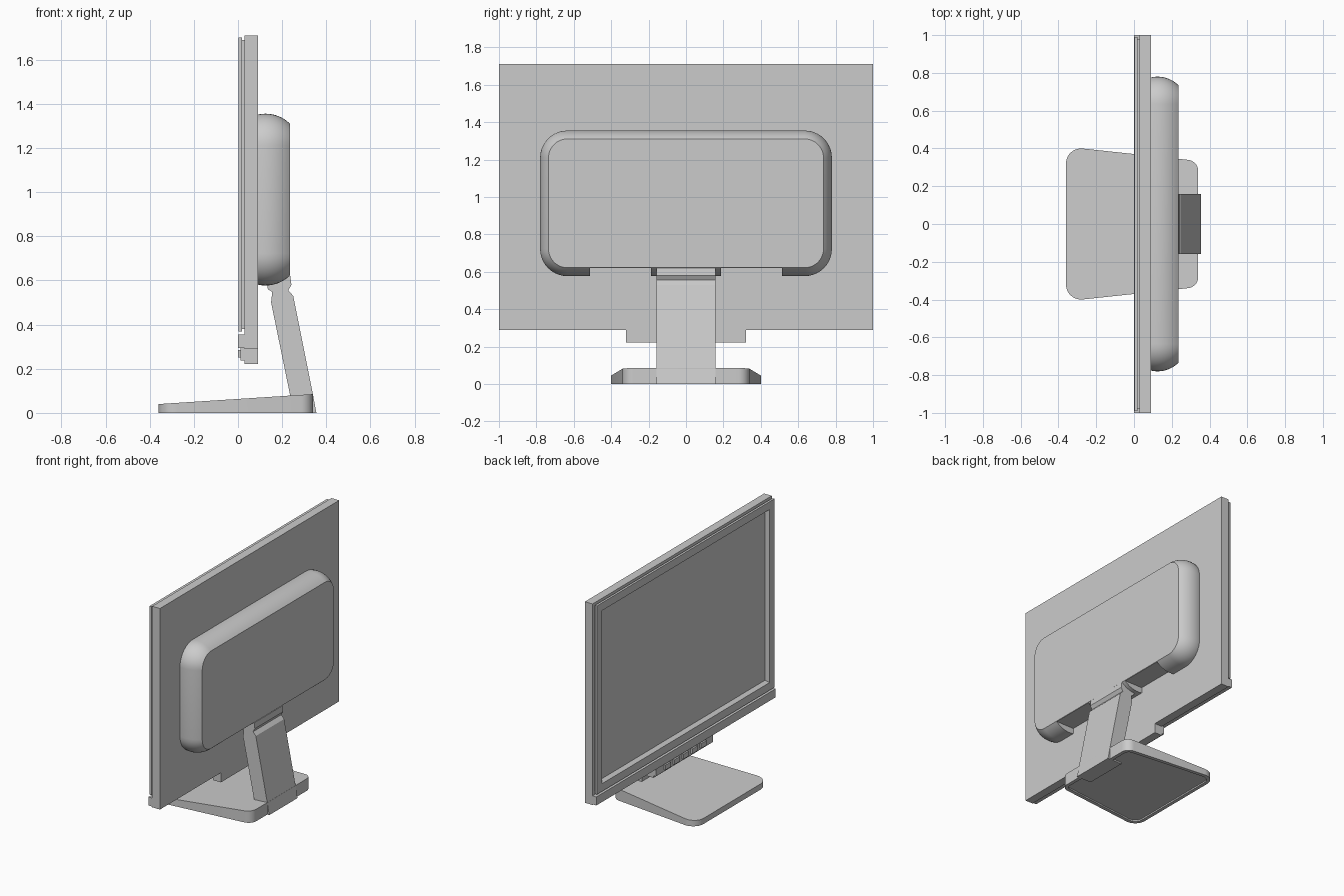
import bpy, bmesh, math

if "Cube" in bpy.data.objects:
    bpy.data.objects.remove(bpy.data.objects["Cube"])

grey = bpy.data.materials.new("plain_grey")
grey.diffuse_color = (0.6, 0.6, 0.6, 1)
grey.use_nodes = True
grey.node_tree.nodes["Principled BSDF"].inputs["Base Color"].default_value = grey.diffuse_color


def finish(name, bm):
    bmesh.ops.recalc_face_normals(bm, faces=bm.faces)
    me = bpy.data.meshes.new(name)
    bm.to_mesh(me)
    bm.free()
    me.materials.append(grey)
    ob = bpy.data.objects.new(name, me)
    bpy.context.collection.objects.link(ob)
    return ob


def loft(name, rings):
    """Closed solid through rings of equal point count."""
    bm = bmesh.new()
    loops = [[bm.verts.new(p) for p in r] for r in rings]
    n = len(loops[0])
    for a, b in zip(loops, loops[1:]):
        for i in range(n):
            j = (i + 1) % n
            bm.faces.new((a[i], a[j], b[j], b[i]))
    bm.faces.new(loops[0])
    bm.faces.new(loops[-1])
    return finish(name, bm)


def box(name, x, y, z):
    return loft(name, [[(x[0], y[0], h), (x[1], y[0], h), (x[1], y[1], h), (x[0], y[1], h)] for h in z])


def smooth(ob, angle=30):
    bpy.ops.object.select_all(action='DESELECT')
    ob.select_set(True)
    bpy.context.view_layer.objects.active = ob
    bpy.ops.object.shade_smooth_by_angle(angle=math.radians(angle))


def subtract(ob, cutter):
    cutter.hide_render = True
    mod = ob.modifiers.new("cut", 'BOOLEAN')
    mod.operation, mod.solver, mod.object = 'DIFFERENCE', 'EXACT', cutter
    bpy.context.view_layer.objects.active = ob
    bpy.ops.object.modifier_apply(modifier=mod.name)
    bpy.data.objects.remove(cutter)


def round_poly(centres, radii, turns, steps=10):
    """Counter-clockwise outline; each corner is an arc between two angles."""
    pts = []
    for (cx, cy), r, (a, b) in zip(centres, radii, turns):
        for i in range(steps + 1):
            t = math.radians(a + (b - a) * i / steps)
            pts.append((cx + r * math.cos(t), cy + r * math.sin(t)))
    return pts


# Screen body: rear slab, lower rail and tab
box("rear_panel", (0.03, 0.09), (-1, 1), (0.29, 1.71))
box("lower_rail", (0.0, 0.03), (-1, 1), (0.295, 0.355))
box("lower_tab", (0.03, 0.09), (-0.32, 0.32), (0.222, 0.29))
box("button_panel", (0.012, 0.03), (-0.32, 0.32), (0.237, 0.295))
for k in range(5):
    y = -0.2 + 0.1 * k
    box("button", (0.0, 0.012), (y - 0.03, y + 0.03), (0.25, 0.285))

# Bezel: a frame with a stepped edge around the recessed display
bm = bmesh.new()
loops = []
for x, d in ((0.03, 0.012), (0.018, 0.012), (0.018, 0.0), (0.002, 0.0), (0.002, 0.055), (0.028, 0.07)):
    y, lo, hi = 0.99 - d, 0.368 + d, 1.7 - d
    loops.append([bm.verts.new(p) for p in ((x, -y, lo), (x, y, lo), (x, y, hi), (x, -y, hi))])
for a, b in zip(loops, loops[1:]):
    for i in range(4):
        j = (i + 1) % 4
        bm.faces.new((a[i], a[j], b[j], b[i]))
bm.faces.new(loops[0])
bm.faces.new(loops[-1])
finish("bezel_and_display", bm)

# Rear housing: rounded rectangle with bulging sides and a flat back
R, rings = 0.157, []
for i in range(13):
    x = 0.085 + 0.15 * i / 12
    r = 0.145 - (R - math.sqrt(R * R - (x - 0.125) ** 2))
    cy, z0, z1 = 0.78 - 0.145, 0.577 + 0.145, 1.355 - 0.145
    outline = round_poly([(cy, z1), (-cy, z1), (-cy, z0), (cy, z0)], [r] * 4,
                         [(0, 90), (90, 180), (180, 270), (270, 360)])
    rings.append([(x, p, q) for p, q in outline])
housing = loft("rear_housing", rings)
for s in (-1, 1):
    subtract(housing, box("notch_cutter", (0.0901, 0.3), sorted((s * 0.187, s * 0.512)), (0.5, 0.62)))
smooth(housing)

# Stand arm: side profile swept across the width
arm = [(0.13, 0.62), (0.135, 0.56), (0.155, 0.548), (0.15, 0.5), (0.236, 0.08), (0.24, 0.0),
       (0.355, 0.0), (0.34, 0.08), (0.25, 0.53), (0.228, 0.555), (0.242, 0.58), (0.237, 0.62)]
loft("stand_arm", [[(x, y, z) for x, z in arm] for y in (-0.158, 0.158)])

# Base: tapered rounded wedge with a shallow recess underneath
TAPER = 5.0


def base_outline(d):
    return round_poly([(0.28, 0.28), (-0.28, 0.32), (-0.28, -0.32), (0.28, -0.28)],
                      [0.06 - d, 0.08 - d, 0.08 - d, 0.06 - d],
                      [(0, 90 - TAPER), (90 - TAPER, 180), (180, 270 + TAPER), (270 + TAPER, 360)])


outer, inner = base_outline(0), base_outline(0.025)
base = loft("base", [[(x, y, 0.01) for x, y in inner],
                     [(x, y, 0.0) for x, y in inner],
                     [(x, y, 0.0) for x, y in outer],
                     [(x, y, 0.04 + 0.045 * (x + 0.36) / 0.7) for x, y in outer]])
smooth(base)
